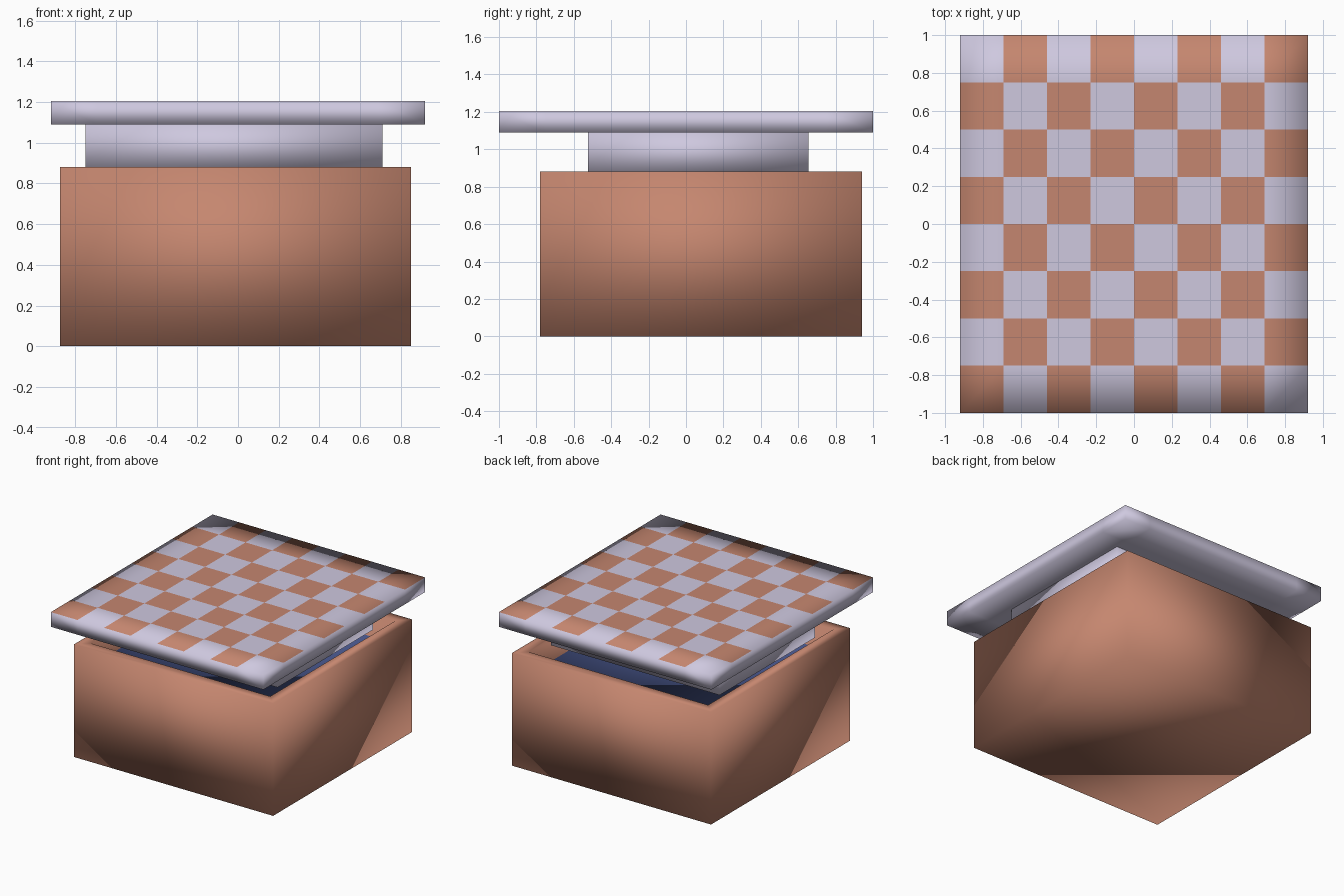
import bpy, bmesh
from mathutils import Vector

if "Cube" in bpy.data.objects:
    bpy.data.objects.remove(bpy.data.objects["Cube"])


def material(name, rgb):
    m = bpy.data.materials.new(name)
    m.diffuse_color = (*rgb, 1)
    m.use_nodes = True
    m.node_tree.nodes["Principled BSDF"].inputs["Base Color"].default_value = m.diffuse_color
    return m


wood = material("brown_wood", (0.56, 0.24, 0.16))
pale = material("pale_wood", (0.62, 0.58, 0.74))
felt = material("blue_felt", (0.07, 0.10, 0.28))


def box_mesh(lo, hi):
    bm = bmesh.new()
    bmesh.ops.create_cube(bm, size=1)
    lo, hi = Vector(lo), Vector(hi)
    for v in bm.verts:
        v.co = Vector([lo[i] + (v.co[i] + 0.5) * (hi[i] - lo[i]) for i in range(3)])
    return bm


def top_face(bm):
    return max(bm.faces, key=lambda f: f.calc_center_median().z)


def finish(name, bm, mats):
    bmesh.ops.recalc_face_normals(bm, faces=bm.faces[:])
    for f in bm.faces:
        f.smooth = True
    mesh = bpy.data.meshes.new(name)
    bm.to_mesh(mesh)
    bm.free()
    for m in mats:
        mesh.materials.append(m)
    ob = bpy.data.objects.new(name, mesh)
    bpy.context.collection.objects.link(ob)
    return ob


# Storage box: rim inset on top, shallow recess with a felt floor
bm = box_mesh((-0.875, -0.78, 0), (0.85, 0.94, 0.88))
floor = top_face(bm)
bmesh.ops.inset_region(bm, faces=[floor], thickness=0.12)
new = bmesh.ops.extrude_discrete_faces(bm, faces=[floor])["faces"][0]
bmesh.ops.translate(bm, verts=new.verts[:], vec=(0, 0, -0.18))
new.material_index = 1
finish("storage_box", bm, [wood, felt])

# Lid insert between box and board
bm = box_mesh((-0.75, -0.525, 0.87), (0.71, 0.655, 1.09))
finish("lid_insert", bm, [pale])

# Board: slab divided 8 x 8, with alternating squares on top
bm = box_mesh((-0.92, -1, 1.09), (0.92, 1, 1.205))
for axis, half in ((0, 0.92), (1, 1.0)):
    normal = [0, 0, 0]
    normal[axis] = 1
    for k in range(1, 8):
        co = [0, 0, 0]
        co[axis] = half * (k / 4 - 1)
        bmesh.ops.bisect_plane(bm, geom=bm.verts[:] + bm.edges[:] + bm.faces[:],
                               plane_co=co, plane_no=normal)
for f in bm.faces:
    c = f.calc_center_median()
    i, j = int((c.x + 0.92) / 0.23), int((c.y + 1) / 0.25)
    if c.z > 1.2 and (i + j) % 2 == 0:
        f.material_index = 1
finish("checkered_board", bm, [pale, wood])
